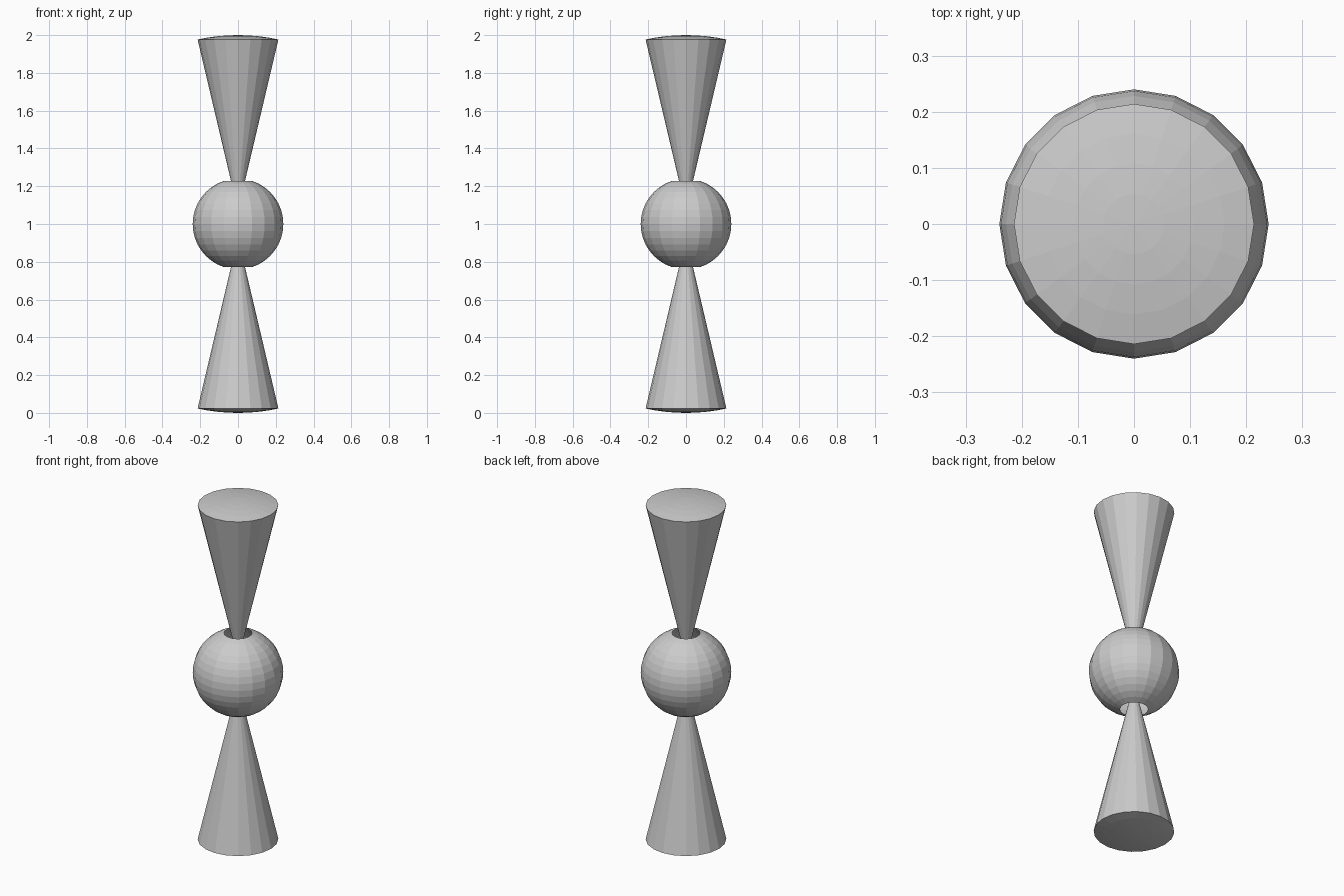
import bpy, bmesh
from math import sin, cos, pi, radians, asin

if "Cube" in bpy.data.objects:
    bpy.data.objects.remove(bpy.data.objects["Cube"])

SIDES = 20
MID = 1.0       # height of the centre
BALL_R = 0.24
RIM_R = 0.214   # wide end of each cone
TIP = 0.07      # cone point, measured from the centre


def lathe(name, profile):
    """Revolve (radius, z) points around z; zero radius gives a pole."""
    bm = bmesh.new()
    rings = []
    for r, z in profile:
        n = 1 if r < 1e-6 else SIDES
        rings.append([bm.verts.new((r * cos(2 * pi * i / SIDES),
                                    r * sin(2 * pi * i / SIDES), z))
                      for i in range(n)])
    for a, b in zip(rings, rings[1:]):
        for i in range(SIDES):
            j = (i + 1) % SIDES
            if len(a) == 1:
                bm.faces.new((a[0], b[j], b[i]))
            elif len(b) == 1:
                bm.faces.new((a[i], a[j], b[0]))
            else:
                bm.faces.new((a[i], a[j], b[j], b[i]))
    bmesh.ops.recalc_face_normals(bm, faces=bm.faces)
    mesh = bpy.data.meshes.new(name)
    bm.to_mesh(mesh)
    bm.free()
    obj = bpy.data.objects.new(name, mesh)
    bpy.context.collection.objects.link(obj)
    obj.location.z = MID
    return obj


# Hollow ball, open at both poles
angles = [radians(a) for a in range(162, 17, -9)]
lathe("centre_ball", [(BALL_R * sin(a), BALL_R * cos(a)) for a in angles])

# Two opposed cones with gently domed ends
half = asin(RIM_R)
dome = [(sin(half * k / 4), cos(half * k / 4)) for k in range(4, -1, -1)]
for name, s in (("upper_cone", 1), ("lower_cone", -1)):
    lathe(name, [(r, s * z) for r, z in [(0, TIP)] + dome])
